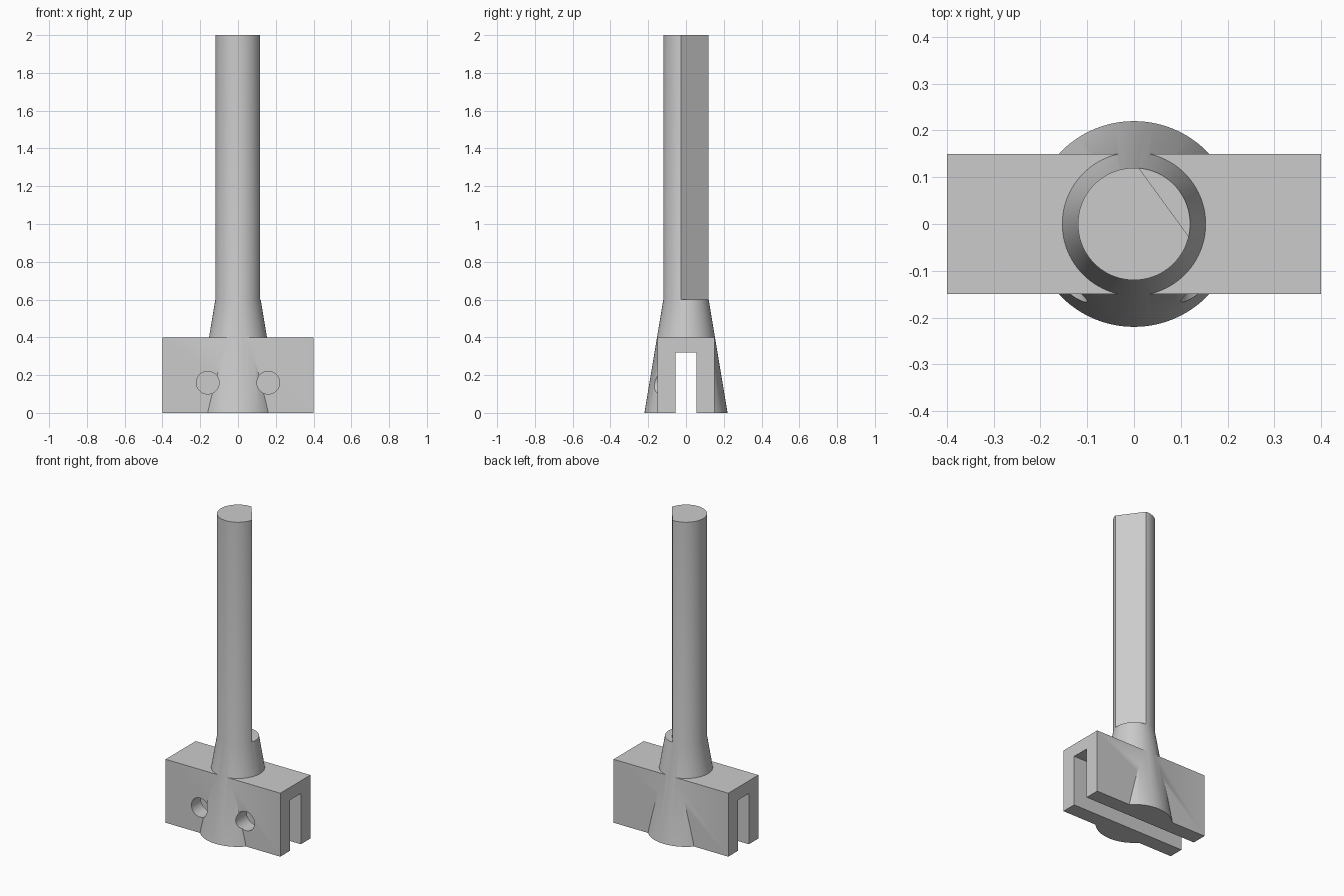
import bpy
from math import radians, cos, sin, pi

if "Cube" in bpy.data.objects:
    bpy.data.objects.remove(bpy.data.objects["Cube"], do_unlink=True)

grey = bpy.data.materials.new("plain_grey")
grey.use_nodes = True
grey.diffuse_color = (0.6, 0.6, 0.6, 1)
grey.node_tree.nodes["Principled BSDF"].inputs["Base Color"].default_value = grey.diffuse_color


def finish(name):
    obj = bpy.context.object
    obj.name = name
    obj.data.materials.append(grey)
    return obj


def box(name, size, loc, turn=0):
    bpy.ops.mesh.primitive_cube_add(size=1, location=loc, rotation=(0, 0, turn))
    obj = finish(name)
    obj.scale = size
    return obj


def cone(name, r1, r2, depth, loc, rot=(0, 0, 0)):
    bpy.ops.mesh.primitive_cone_add(vertices=96, radius1=r1, radius2=r2,
                                    depth=depth, location=loc, rotation=rot)
    return finish(name)


def combine(target, other, operation):
    mod = target.modifiers.new(operation.lower(), 'BOOLEAN')
    mod.operation = operation
    mod.solver = 'EXACT'
    mod.object = other
    bpy.context.view_layer.objects.active = target
    bpy.ops.object.modifier_apply(modifier=mod.name)
    bpy.data.objects.remove(other, do_unlink=True)


# Slotted clamp block merged with the tapered collar
clamp = box("clamp_block", (0.8, 0.3, 0.4), (0, 0, 0.2))
combine(clamp, cone("collar", 0.22, 0.12, 0.6, (0, 0, 0.3)), 'UNION')
combine(clamp, box("slot_cutter", (1, 0.11, 0.64), (0, 0, 0)), 'DIFFERENCE')

# Screw holes through the front wall only
for x in (-0.16, 0.16):
    hole = cone("hole_cutter", 0.06, 0.06, 0.3, (x, -0.15, 0.16), (pi / 2, 0, 0))
    combine(clamp, hole, 'DIFFERENCE')

# Round shaft with one flat along its length
shaft = cone("shaft", 0.12, 0.12, 1.4, (0, 0, 1.3))
turn = radians(36)
reach = 0.079 + 0.1
flat = box("flat_cutter", (0.2, 0.5, 1.6), (reach * cos(turn), reach * sin(turn), 1.3), turn)
combine(shaft, flat, 'DIFFERENCE')
combine(clamp, shaft, 'UNION')
clamp.name = "clamp_with_shaft"

# Smooth round surfaces, crisp edges
bpy.ops.object.select_all(action='DESELECT')
clamp.select_set(True)
bpy.context.view_layer.objects.active = clamp
bpy.ops.object.transform_apply(location=True, rotation=True, scale=True)
bpy.ops.object.shade_smooth_by_angle(angle=radians(30))
